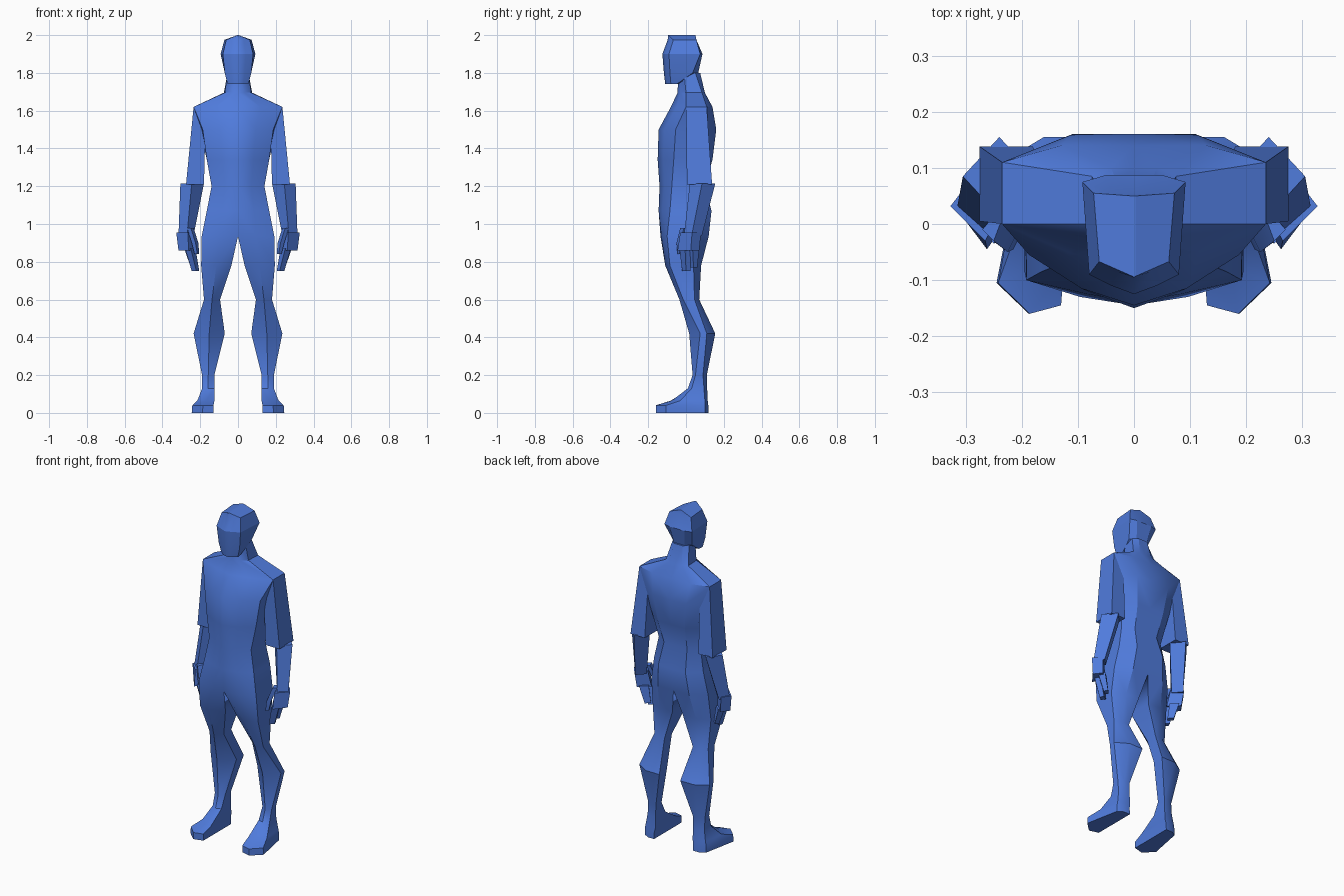
import bpy, bmesh, math

blue = bpy.data.materials.new("blue")
blue.diffuse_color = (0.08, 0.2, 0.72, 1)


def loft(name, rings, angle=32, welded=False):
    """Skin rings of 3D points, cap both ends and mirror across x = 0."""
    bm = bmesh.new()
    loops = [[bm.verts.new(p) for p in r] for r in rings]
    n = len(loops[0])
    for a, b in zip(loops, loops[1:]):
        for i in range(n):
            j = (i + 1) % n
            quad = (a[i], a[j], b[j], b[i])
            if not all(abs(v.co.x) < 1e-4 for v in quad):
                bm.faces.new(quad)
    bm.faces.new(loops[0])
    bm.faces.new(loops[-1])
    bmesh.ops.recalc_face_normals(bm, faces=bm.faces)
    me = bpy.data.meshes.new(name)
    bm.to_mesh(me)
    bm.free()
    me.materials.append(blue)
    ob = bpy.data.objects.new(name, me)
    bpy.context.collection.objects.link(ob)
    bpy.ops.object.select_all(action='DESELECT')
    ob.select_set(True)
    bpy.context.view_layer.objects.active = ob
    bpy.ops.object.shade_smooth_by_angle(angle=math.radians(angle))
    mod = ob.modifiers.new("mirror", 'MIRROR')
    mod.use_mirror_merge = welded
    mod.merge_threshold = 0.0005
    return ob


def half_ring(z, xi, xf, xb, y_in, y_mid, y_out, y_side, y_back):
    """Half cross-section: inner front, mid front, outer front, outer back, mid back, inner back."""
    xm = xi + (xf - xi) * 0.5
    xn = xi + (xb - xi) * 0.55
    return [(xi, y_in, z), (xm, y_mid, z), (xf, y_out, z),
            (xb, y_side, z), (xn, y_back, z), (xi, y_back, z)]


# Body: neck to crotch
torso = [
    (1.80, 0, .055, .055, -.04, -.035, -.01, .05, .075),
    (1.695, 0, .07, .075, -.045, -.03, .0, .085, .10),
    (1.62, 0, .235, .235, -.08, -.05, .0, .11, .14),
    (1.50, 0, .187, .20, -.145, -.115, -.055, .11, .16),
    (1.34, 0, .165, .165, -.15, -.12, -.065, .085, .14),
    (1.20, 0, .14, .14, -.14, -.115, -.075, .06, .10),
    (1.07, 0, .165, .165, -.145, -.125, -.085, .07, .135),
    (0.935, 0, .192, .19, -.135, -.13, -.10, .06, .12),
]
# Legs and feet: thigh to sole
leg = [
    (.78, .035, .195, .195, -.07, -.11, -.085, .04, .08),
    (.60, .095, .18, .18, .0, -.035, -.015, .045, .07),
    (.42, .07, .235, .235, .085, .017, .075, .11, .155),
    (.20, .125, .19, .19, .055, .035, .05, .09, .11),
    (.13, .125, .19, .19, .02, .01, .03, .095, .112),
    (.065, .125, .215, .20, -.08, -.075, -.03, .10, .115),
    (.04, .13, .242, .205, -.145, -.16, -.105, .10, .118),
    (.00, .13, .245, .205, -.145, -.16, -.105, .10, .12),
]
loft("body", [half_ring(*r) for r in torso + leg], welded=True)

# Head with a roof ridge on top
head = [
    (1.74, 0, .055, .05, -.11, -.10, -.08, -.05, -.045),
    (1.80, 0, .07, .065, -.117, -.105, -.085, .035, .065),
    (1.90, 0, .08, .092, -.125, -.11, -.09, .075, .087),
    (1.975, 0, .062, .072, -.097, -.085, -.067, .055, .055),
    (2.00, 0, .003, .003, -.095, -.094, -.093, .05, .05),
]
loft("head", [half_ring(*r) for r in head], 20, welded=True)


def limb(name, *rings):
    """Four-sided limb; each ring is (z, four (x, y) corners)."""
    loft(name, [[(x, y, z) for x, y in pts] for z, pts in rings], 20)


def box(x0, x1, y0, y1):
    return [(x1, y0), (x1, y1), (x0, y1), (x0, y0)]


# Arms, hands and fingers
limb("upper_arm", (1.62, box(.17, .235, 0, .11)), (1.21, box(.18, .275, .005, .138)))
limb("forearm",
     (1.215, [(.305, .085), (.24, .155), (.18, .09), (.245, .02)]),
     (.94, [(.315, .03), (.28, .085), (.235, .04), (.27, -.01)]))
limb("palm",
     (.955, [(.327, .032), (.29, .08), (.235, .03), (.265, -.03)]),
     (.86, [(.315, .025), (.28, .07), (.22, .015), (.262, -.045)]))
limb("outer_fingers",
     (.87, [(.285, .035), (.265, .07), (.225, .035), (.25, .0)]),
     (.77, [(.25, .04), (.235, .06), (.21, .035), (.225, .015)]))
limb("inner_fingers",
     (.87, [(.28, -.005), (.265, .025), (.225, .01), (.25, -.035)]),
     (.75, [(.245, .0), (.235, .025), (.205, .005), (.22, -.02)]))
limb("thumb",
     (.98, [(.27, -.01), (.25, .02), (.235, .01), (.25, -.03)]),
     (.90, [(.245, -.035), (.235, -.01), (.21, -.02), (.225, -.05)]),
     (.84, [(.23, -.035), (.225, -.02), (.205, -.025), (.215, -.045)]))
